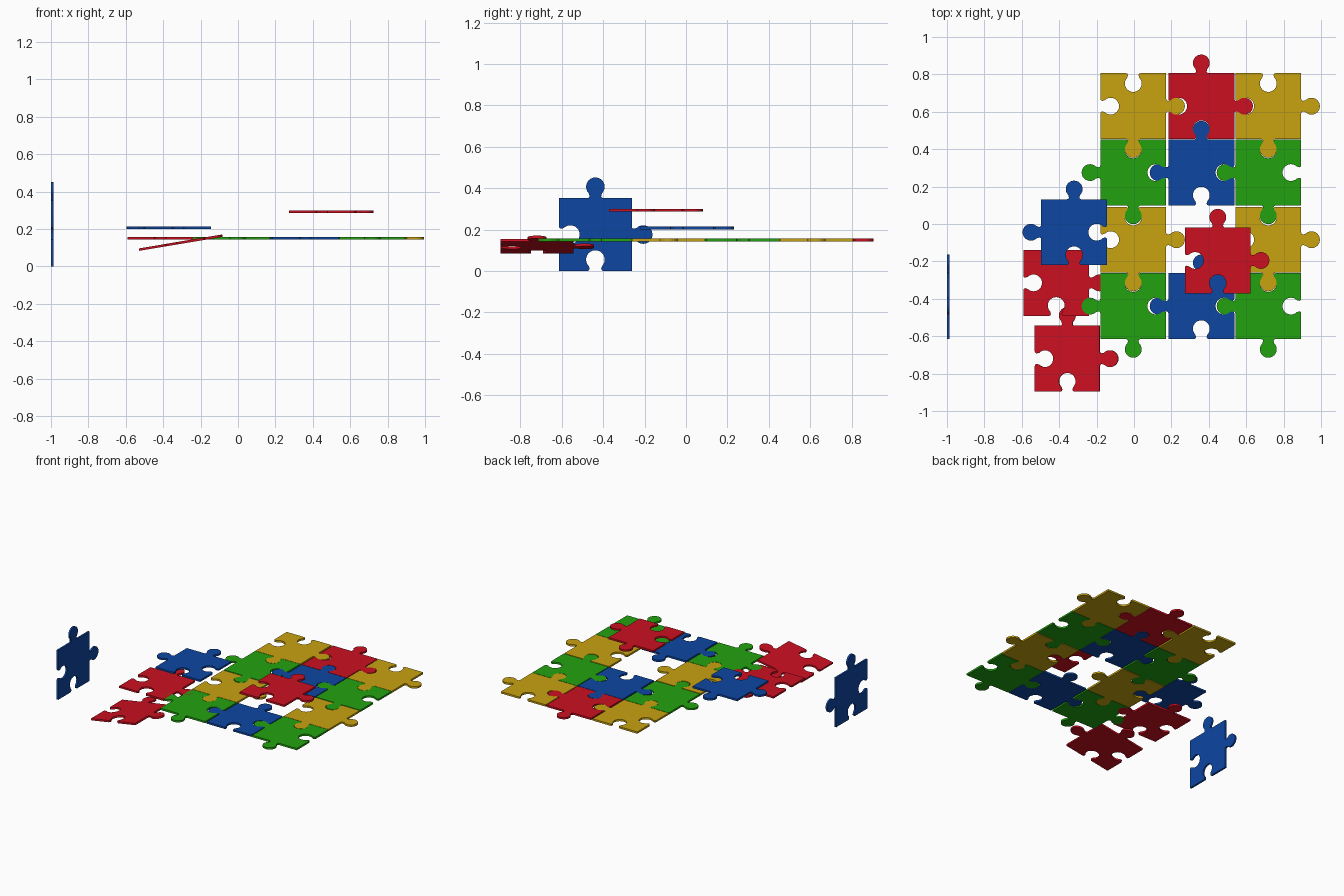
import bpy, bmesh
from math import radians, sin, cos, pi
from mathutils import Vector, Euler

cube = bpy.data.objects.get("Cube")
if cube:
    bpy.data.objects.remove(cube, do_unlink=True)

HALF = 0.176      # half width of a piece body
THICK = 0.013
HEAD_R = 0.045    # round head of a tab
HEAD_C = 0.055    # distance of the head centre from the edge


def material(name, rgb):
    m = bpy.data.materials.new(name)
    m.use_nodes = True
    m.diffuse_color = (*rgb, 1)
    bsdf = m.node_tree.nodes["Principled BSDF"]
    bsdf.inputs["Base Color"].default_value = (*rgb, 1)
    bsdf.inputs["Roughness"].default_value = 0.6
    return m


MATS = {
    "red": material("red", (0.6, 0.005, 0.015)),
    "blue": material("blue", (0.004, 0.061, 0.36)),
    "green": material("green", (0.016, 0.36, 0.005)),
    "yellow": material("yellow", (0.58, 0.36, 0.005)),
}


def knob():
    """Tab outline as (along edge, outward), with a flared neck."""
    neck = [(-0.038, 0), (-0.031, 0.003), (-0.028, 0.010)]
    steps = 18
    head = []
    for i in range(steps + 1):
        a = radians(225 - 270 * i / steps)
        head.append((HEAD_R * cos(a), HEAD_C + HEAD_R * sin(a)))
    return neck + head + [(-t, d) for t, d in reversed(neck)]


def outline():
    """Closed piece outline: tabs on top and right, sockets on bottom and left."""
    pts = []
    for side, sign in enumerate((1, 1, -1, -1)):   # clockwise from the top
        a = -side * pi / 2
        for t, d in [(-HALF, 0)] + knob():
            u, v = t, HALF + sign * d
            pts.append((u * cos(a) - v * sin(a), u * sin(a) + v * cos(a)))
    return pts


def piece_mesh(colour):
    bm = bmesh.new()
    verts = [bm.verts.new((x, y, -THICK / 2)) for x, y in outline()]
    face = bm.faces.new(verts)
    ext = bmesh.ops.extrude_face_region(bm, geom=[face], use_keep_orig=True)
    top = [g for g in ext["geom"] if isinstance(g, bmesh.types.BMVert)]
    bmesh.ops.translate(bm, verts=top, vec=(0, 0, THICK))
    bmesh.ops.recalc_face_normals(bm, faces=bm.faces)
    mesh = bpy.data.meshes.new(colour + "_piece")
    bm.to_mesh(mesh)
    bm.free()
    mesh.materials.append(MATS[colour])
    return mesh


MESHES = {c: piece_mesh(c) for c in MATS}
# Quarter turns that make every colour interlock with its neighbours
TURN = {"red": 0, "blue": 90, "green": 180, "yellow": -90}


def piece(name, colour, loc, tilt=(0, 0, 0)):
    ob = bpy.data.objects.new(name, MESHES[colour])
    bpy.context.collection.objects.link(ob)
    turn = Euler((0, 0, radians(TURN[colour]))).to_matrix()
    lean = Euler([radians(a) for a in tilt]).to_matrix()
    ob.matrix_world = (lean @ turn).to_4x4()
    ob.location = Vector(loc)
    ob.select_set(True)
    bpy.context.view_layer.objects.active = ob


# Assembled field, with one gap in the third row
LEVEL = 0.15
columns = (-0.004, 0.36, 0.718)
rows = (0.63, 0.275, -0.084, -0.439)
layout = (("yellow", "red", "yellow"),
          ("green", "blue", "green"),
          ("yellow", None, "yellow"),
          ("green", "blue", "green"))
for r, line in enumerate(layout):
    for c, colour in enumerate(line):
        if colour:
            piece(f"field_piece_row{r + 1}_column{c + 1}", colour,
                  (columns[c], rows[r], LEVEL))

# Loose pieces
piece("hovering_piece", "red", (0.448, -0.195, 0.293))
piece("side_piece", "red", (-0.416, -0.315, LEVEL))
piece("raised_side_piece", "blue", (-0.32, -0.044, 0.208))
piece("tilted_piece", "red", (-0.356, -0.72, 0.119), (0, -9.5, 0))
piece("standing_piece", "blue", (-0.9925, -0.438, HALF), (90, 0, -90))

bpy.ops.object.shade_smooth_by_angle(angle=radians(35))
